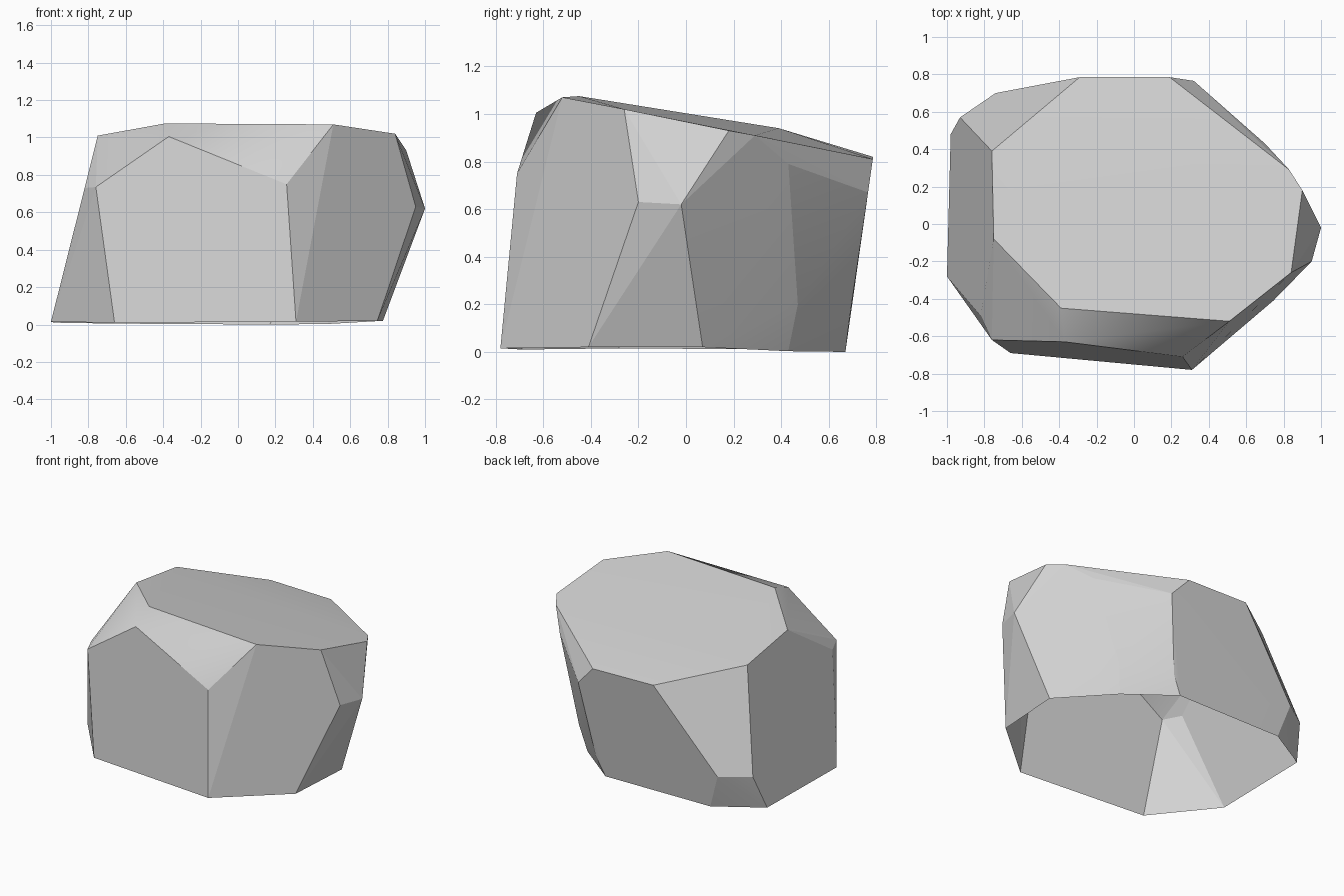
import bpy, bmesh, math

# Remove the default cube
cube = bpy.data.objects.get("Cube")
if cube:
    bpy.data.objects.remove(cube, do_unlink=True)

# Stone material
stone = bpy.data.materials.new("grey_stone")
stone.use_nodes = True
grey = (0.65, 0.65, 0.65, 1)
stone.diffuse_color = grey
bsdf = stone.node_tree.nodes["Principled BSDF"]
bsdf.inputs["Base Color"].default_value = grey
bsdf.inputs["Roughness"].default_value = 0.9

# Corners of the boulder, grouped from the ground up
base = [(-1, -.28, .015), (-.66, -.69, .01), (.31, -.78, .015), (.745, -.41, .02),
        (.775, .07, .02), (.48, .43, .003), (.17, .67, 0), (-.66, .667, .005), (-.98, .48, .01)]
chips = [(.235, .685, .13), (.52, .47, .2), (-.74, .70, .25), (-.93, .57, .25)]
brow = (-.37, -.63, 1.005)
shoulder = [(-.82, -.49, .73), (-.76, -.62, .735), brow, (.26, -.71, .75),
            (.95, -.20, .63), (1, -.02, .62), (.70, .43, .79), (.32, .765, .67)]
crown = [(-.39, -.45, 1.075), (.51, -.52, 1.07), (.84, -.26, 1.02), (.90, .18, .93),
         (.83, .29, .91), (.19, .785, .81), (-.29, .785, .82), (-.76, .39, .94), (-.75, -.08, 1.01)]

# Wrap the corners in a convex skin and merge nearly flat facets
bm = bmesh.new()
corners = {co: bm.verts.new(co) for co in base + chips + shoulder + crown}
bmesh.ops.convex_hull(bm, input=bm.verts[:])
loose = [v for v in bm.verts if not v.link_faces]
bmesh.ops.delete(bm, geom=loose, context='VERTS')
bmesh.ops.dissolve_limit(bm, angle_limit=math.radians(3), verts=bm.verts[:], edges=bm.edges[:])
bmesh.ops.recalc_face_normals(bm, faces=bm.faces[:])

# Leave the underside open
underside = [f for f in bm.faces if all(v.co.z < .05 for v in f.verts)]
bmesh.ops.delete(bm, geom=underside, context='FACES')

# Crisp facets, with shallow creases and the brow blended softly
tip = corners[brow]
for face in bm.faces:
    face.smooth = True
for edge in bm.edges:
    on_brow = tip in edge.verts and edge.other_vert(tip).co.z > 1.03
    edge.smooth = on_brow or edge.calc_face_angle(0) < math.radians(8)

mesh = bpy.data.meshes.new("boulder")
bm.to_mesh(mesh)
bm.free()
mesh.materials.append(stone)
boulder = bpy.data.objects.new("boulder", mesh)
bpy.context.collection.objects.link(boulder)
